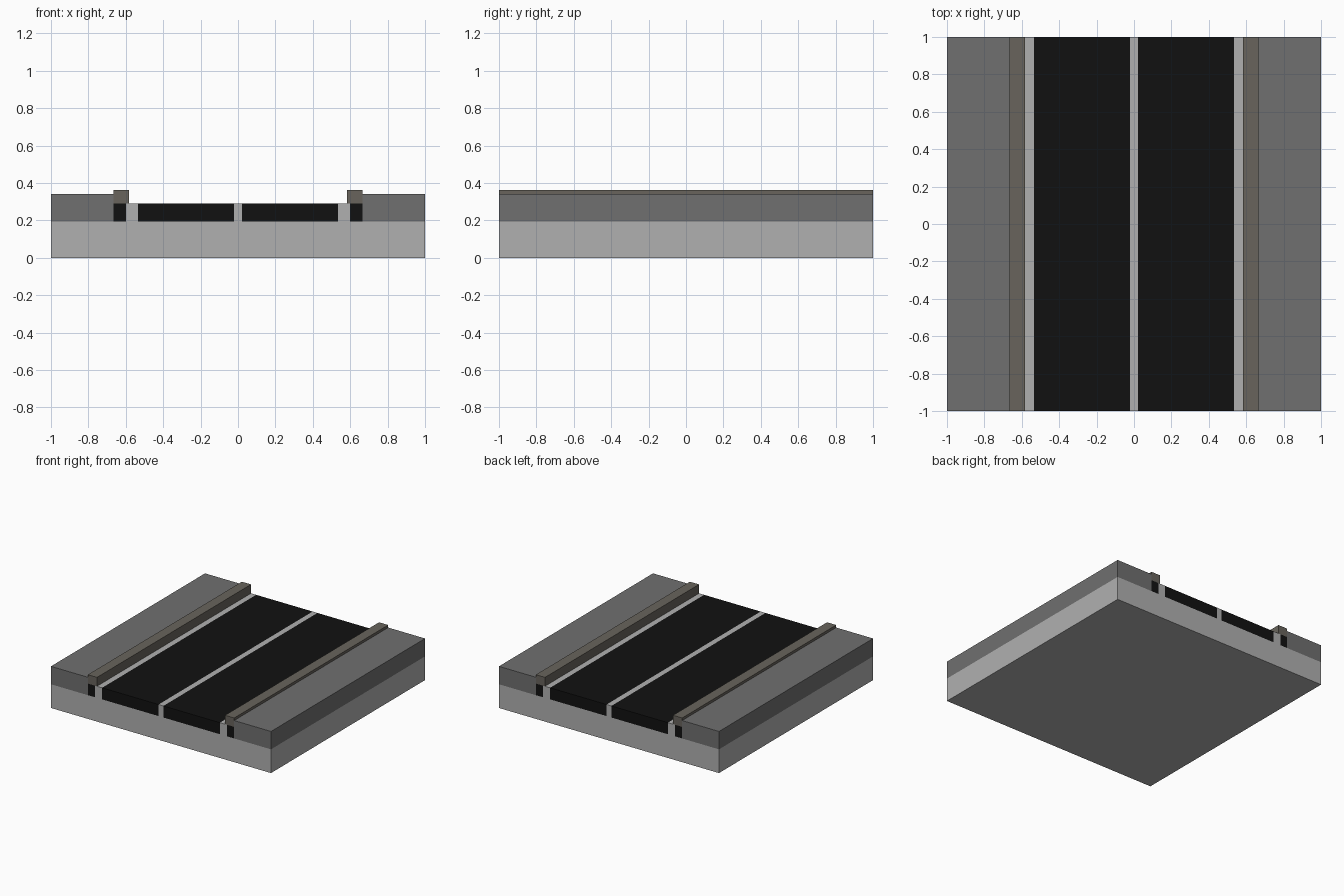
import bpy

if "Cube" in bpy.data.objects:
    bpy.data.objects.remove(bpy.data.objects["Cube"])

HALF = 1.0                      # half length of the tile along y
Z_BASE, Z_ROAD, Z_WALK, Z_CURB = 0.195, 0.29, 0.342, 0.363


def material(name, rgb):
    m = bpy.data.materials.new(name)
    m.diffuse_color = (*rgb, 1)
    m.use_nodes = True
    m.node_tree.nodes["Principled BSDF"].inputs["Base Color"].default_value = m.diffuse_color
    return m


def strip(name, x0, x1, z0, z1, mat):
    """Box running the full length of the tile."""
    bpy.ops.mesh.primitive_cube_add(size=1, location=((x0 + x1) / 2, 0, (z0 + z1) / 2))
    ob = bpy.context.object
    ob.name = name
    ob.scale = (x1 - x0, 2 * HALF, z1 - z0)
    bpy.ops.object.transform_apply(location=False, rotation=False, scale=True)
    ob.data.materials.append(mat)
    return ob


concrete = material("concrete", (0.434, 0.434, 0.434))
paving = material("paving", (0.162, 0.162, 0.162))
stone = material("curb_stone", (0.138, 0.127, 0.107))
asphalt = material("asphalt", (0.0056, 0.0056, 0.0056))

# Foundation slab and centre line
strip("base_slab", -1, 1, 0, Z_BASE, concrete)
strip("centre_line", -0.022, 0.022, Z_BASE, Z_ROAD, concrete)

# Parts repeated on both sides: (name, inner x, outer x, bottom, top, material)
parts = [
    ("road_lane", 0.022, 0.535, Z_BASE, Z_ROAD, asphalt),
    ("edge_line", 0.535, 0.60, Z_BASE, Z_ROAD, concrete),
    ("road_shoulder", 0.60, 0.665, Z_BASE, Z_ROAD, asphalt),
    ("curb", 0.582, 0.665, Z_ROAD, Z_CURB, stone),
    ("sidewalk", 0.665, 1.0, Z_BASE, Z_WALK, paving),
]
for side, s in (("left", -1), ("right", 1)):
    for name, a, b, z0, z1, mat in parts:
        x0, x1 = sorted((s * a, s * b))
        strip(f"{name}_{side}", x0, x1, z0, z1, mat)
